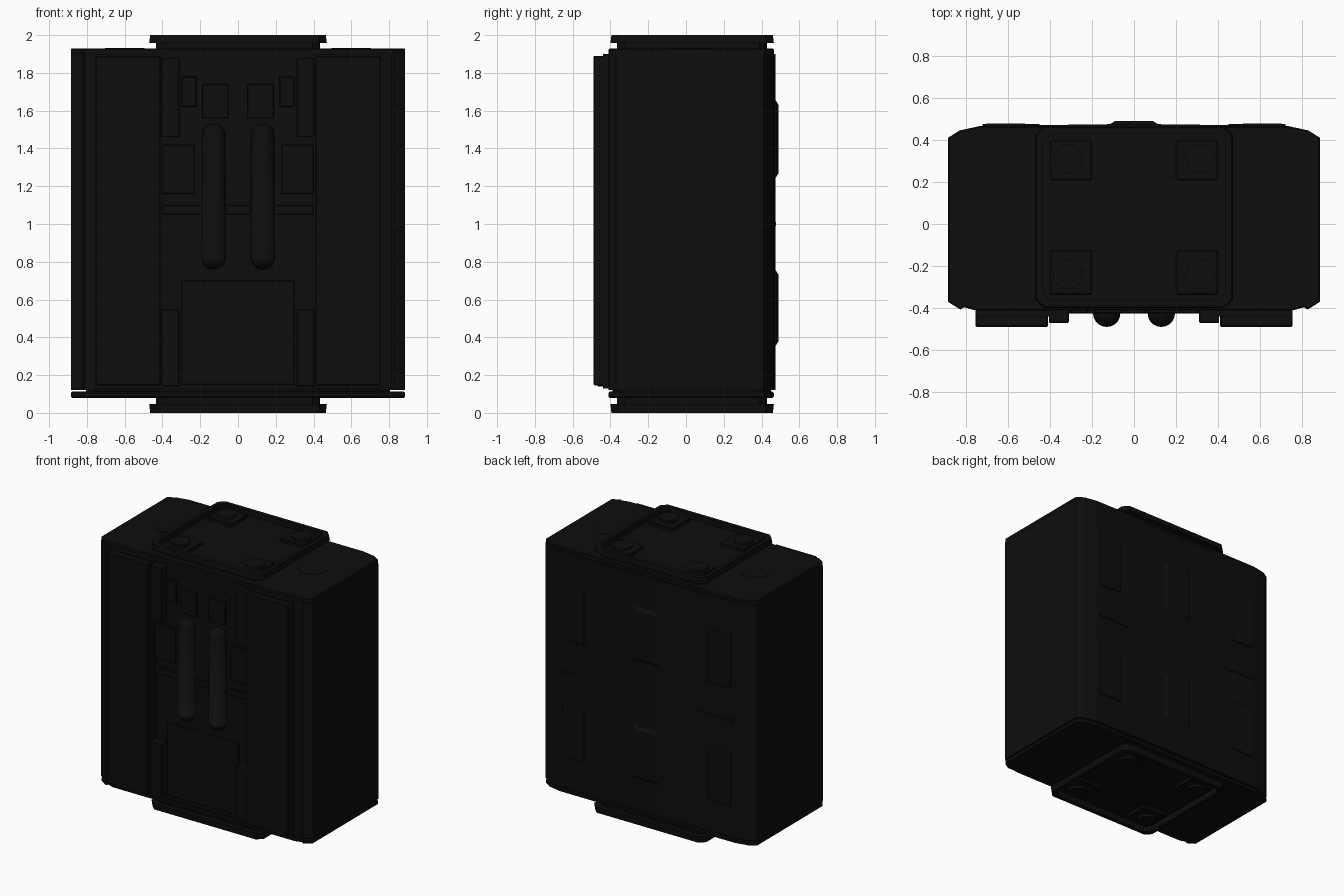
import bpy, bmesh, math
from mathutils import Vector

cube = bpy.data.objects.get("Cube")
if cube:
    bpy.data.objects.remove(cube, do_unlink=True)

black = bpy.data.materials.new("matte black")
black.use_nodes = True
black.diffuse_color = (0.004, 0.004, 0.004, 1)
bsdf = black.node_tree.nodes["Principled BSDF"]
bsdf.inputs["Base Color"].default_value = (0.004, 0.004, 0.004, 1)
bsdf.inputs["Roughness"].default_value = 0.8


def finish(name, bm, bevel=0, smooth=False):
    bmesh.ops.recalc_face_normals(bm, faces=bm.faces)
    mesh = bpy.data.meshes.new(name)
    bm.to_mesh(mesh)
    bm.free()
    mesh.materials.append(black)
    obj = bpy.data.objects.new(name, mesh)
    bpy.context.collection.objects.link(obj)
    if bevel:
        mod = obj.modifiers.new("edge", "BEVEL")
        mod.width = bevel
        mod.segments = 1
    for poly in mesh.polygons:
        poly.use_smooth = smooth
    return obj


def prism(name, outline, z0, z1, bevel=0):
    bm = bmesh.new()
    face = bm.faces.new([bm.verts.new((x, y, z0)) for x, y in outline])
    top = bmesh.ops.extrude_face_region(bm, geom=[face])["geom"]
    verts = [v for v in top if isinstance(v, bmesh.types.BMVert)]
    bmesh.ops.translate(bm, vec=(0, 0, z1 - z0), verts=verts)
    return finish(name, bm, bevel)


def box(name, x0, x1, y0, y1, z0, z1, bevel=0):
    return prism(name, [(x0, y0), (x1, y0), (x1, y1), (x0, y1)], z0, z1, bevel)


def mirrored_box(name, x0, x1, *rest):
    box("left_" + name, x0, x1, *rest)
    box("right_" + name, -x1, -x0, *rest)


def grown(outline, d):
    """Shift every point outward by d on both axes."""
    return [(x + math.copysign(d, x), y + math.copysign(d, y)) for x, y in outline]


def wedge_pad(name, x0, x1, z0, z1, y0, y1, slope):
    """Raised back pad with sloped edges."""
    bm = bmesh.new()
    rings = []
    for y, s in ((y0, 0), (y1, slope)):
        ring = [(x0 + s, z0 + s), (x1 - s, z0 + s), (x1 - s, z1 - s), (x0 + s, z1 - s)]
        rings.append([bm.verts.new((x, y, z)) for x, z in ring])
    for i in range(4):
        j = (i + 1) % 4
        bm.faces.new((rings[0][i], rings[0][j], rings[1][j], rings[1][i]))
    for ring in rings:
        bm.faces.new(ring)
    finish(name, bm)


# Main case, with a narrow gap above the base plate
half = [(0.76, -0.41), (0.81, -0.395), (0.825, -0.408), (0.885, -0.37),
        (0.885, 0.41), (0.83, 0.445), (0.73, 0.467), (0.1, 0.475)]
case = half + [(-x, y) for x, y in reversed(half)]
prism("case", case, 0.12, 1.9)
prism("inner_core", [(x * 0.91, y * 0.95) for x, y in case], 0.09, 1.92)
lid = [(x, min(y, 0.465)) for x, y in case]
prism("base_plate", lid, 0.08, 0.112, 0.006)
prism("lid_plate", lid, 1.895, 1.93, 0.006)

# Front doors, trim strips and backing
mirrored_box("door_backing", 0.4, 0.755, -0.44, -0.4, 0.13, 1.9)
mirrored_box("door", 0.41, 0.755, -0.49, -0.43, 0.145, 1.89, 0.006)
for label, z0, z1 in (("lower", 0.14, 0.55), ("upper", 1.46, 1.88)):
    mirrored_box(label + "_trim", 0.31, 0.405, -0.47, -0.4, z0, z1, 0.004)
box("front_lower_plate", -0.3, 0.3, -0.42, -0.4, 0.15, 0.7, 0.004)
box("front_middle_plate", -0.4, 0.4, -0.425, -0.4, 1.05, 1.1, 0.004)
mirrored_box("front_clip", 0.05, 0.19, -0.425, -0.4, 1.56, 1.74, 0.004)
mirrored_box("front_hook", 0.22, 0.3, -0.425, -0.4, 1.62, 1.78, 0.004)
mirrored_box("front_side_plate", 0.23, 0.4, -0.42, -0.4, 1.16, 1.42, 0.004)

# Rounded upright handles on the front
for side, x in (("left", 0.13), ("right", -0.13)):
    bm = bmesh.new()
    bmesh.ops.create_uvsphere(bm, u_segments=20, v_segments=10, radius=0.065)
    bmesh.ops.bisect_plane(bm, geom=bm.verts[:] + bm.edges[:] + bm.faces[:],
                           plane_co=(0, 0, 0), plane_no=(0, 0, 1))
    # Pull the ends apart, leaving the equator as the long side
    for v in bm.verts:
        if v.co.z > 0.001:
            v.co.z += 0.64
        v.co += Vector((x, -0.425, 0.825))
    finish(side + "_handle", bm, smooth=True)


# Top and bottom connector pads: frame, corner blocks and round studs
corner = [(0.435, -0.325), (0.395, -0.365), (-0.395, -0.365), (-0.435, -0.325),
          (-0.435, 0.39), (-0.395, 0.43), (0.395, 0.43), (0.435, 0.39)]


def connector(name, base, outer):
    """Build a framed pad from base to outer height."""
    bm = bmesh.new()
    floor = base + (outer - base) * 0.45
    levels = [(0, base), (0, outer), (-0.03, outer), (-0.035, floor)]
    rings = [[bm.verts.new((x, y, z)) for x, y in grown(corner, d)] for d, z in levels]
    for a, b in zip(rings, rings[1:]):
        for i in range(len(a)):
            j = (i + 1) % len(a)
            bm.faces.new((a[i], a[j], b[j], b[i]))
    bm.faces.new(rings[0])
    bm.faces.new(rings[-1])
    finish(name + "_pad", bm)
    block_top = base + (outer - base) * 0.75
    for end, y0, y1, yc in (("back", 0.21, 0.398, 0.31), ("front", -0.335, -0.125, -0.24)):
        mirrored_box(name + "_" + end + "_block", 0.2, 0.4, y0, y1,
                     min(base, block_top), max(base, block_top), 0.004)
        for side, x in (("left", 0.315), ("right", -0.315)):
            bm = bmesh.new()
            bmesh.ops.create_cone(bm, cap_ends=True, segments=16,
                                  radius1=0.07, radius2=0.07, depth=abs(outer - base))
            bmesh.ops.translate(bm, vec=(x, yc, (base + outer) / 2), verts=bm.verts)
            finish(f"{name}_{end}_{side}_stud", bm)


connector("top", 1.925, 2.0)
connector("bottom", 0.085, 0.0)

# Thin lid badges beside the top pad
for side, s in (("left", 1), ("right", -1)):
    hexagon = [(s * (0.6 + 0.11 * math.cos(math.pi * k / 3 + 0.3)),
                0.03 + 0.11 * math.sin(math.pi * k / 3 + 0.3)) for k in range(6)]
    prism(side + "_lid_plate", hexagon, 1.925, 1.933)

# Back pads: raised centre pads, low side pads and seam strips
for label, z0, z1 in (("lower", 0.34, 0.77), ("upper", 1.23, 1.67)):
    wedge_pad(label + "_back_pad", -0.13, 0.13, z0, z1, 0.465, 0.49, 0.04)
    for side, s in (("left", 1), ("right", -1)):
        xs = sorted((s * 0.5, s * 0.72))
        wedge_pad(f"{label}_{side}_grip", *xs, z0, z1, 0.45, 0.478, 0.02)
mirrored_box("back_seam", 0.45, 0.72, 0.46, 0.476, 0.99, 1.01)
